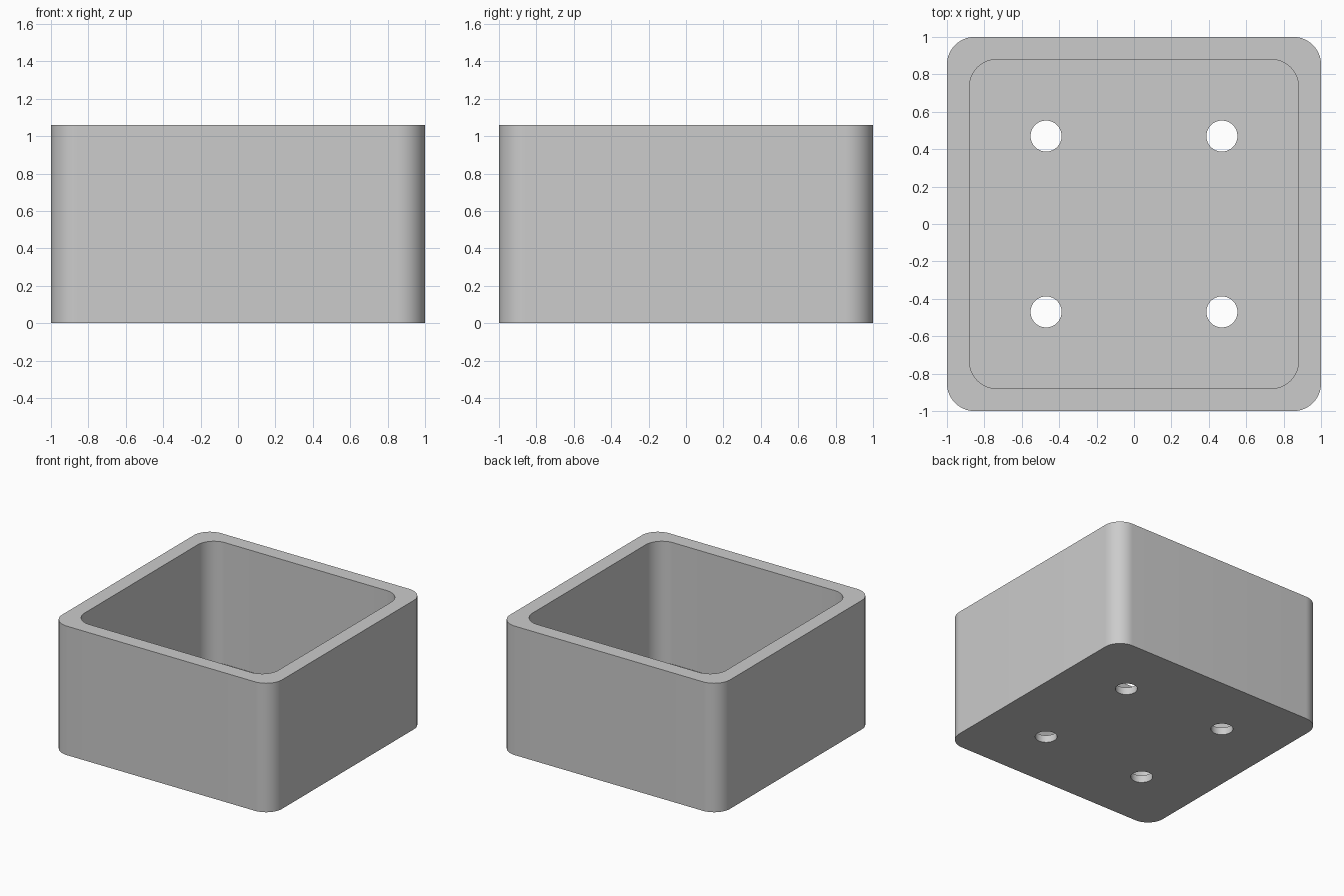
import bpy
import bmesh
import math
from mathutils import Matrix

HEIGHT, FLOOR = 1.06, 0.06
HALF, INNER_HALF, CORNER = 1.0, 0.88, 0.147
HOLE_OFFSET, HOLE_RADIUS = 0.47, 0.083

default = bpy.data.objects.get("Cube")
if default:
    bpy.data.objects.remove(default, do_unlink=True)

grey = bpy.data.materials.new("light grey")
grey.use_nodes = True
colour = (0.6, 0.6, 0.6, 1)
grey.diffuse_color = colour
grey.node_tree.nodes["Principled BSDF"].inputs["Base Color"].default_value = colour


def make_object(name, bm):
    mesh = bpy.data.meshes.new(name)
    bm.to_mesh(mesh)
    bm.free()
    mesh.materials.append(grey)
    obj = bpy.data.objects.new(name, mesh)
    bpy.context.collection.objects.link(obj)
    return obj


def rounded_block(name, half, bottom, top):
    """Square block with its four upright edges rounded."""
    bm = bmesh.new()
    place = Matrix.Translation((0, 0, (bottom + top) / 2))
    size = Matrix.Diagonal((2 * half, 2 * half, top - bottom, 1))
    bmesh.ops.create_cube(bm, size=1, matrix=place @ size)
    upright = [e for e in bm.edges
               if abs(e.verts[0].co.z - e.verts[1].co.z) > 0.1]
    bmesh.ops.bevel(bm, geom=upright, offset=CORNER, segments=16,
                    profile=0.5, affect='EDGES')
    return make_object(name, bm)


def hole_cutter(name, x, y):
    bm = bmesh.new()
    bmesh.ops.create_cone(bm, cap_ends=True, segments=48, radius1=HOLE_RADIUS,
                          radius2=HOLE_RADIUS, depth=0.5,
                          matrix=Matrix.Translation((x, y, 0)))
    return make_object(name, bm)


def cut(target, cutter):
    mod = target.modifiers.new("cut", 'BOOLEAN')
    mod.operation = 'DIFFERENCE'
    mod.solver = 'EXACT'
    mod.object = cutter
    bpy.ops.object.select_all(action='DESELECT')
    bpy.context.view_layer.objects.active = target
    target.select_set(True)
    bpy.ops.object.modifier_apply(modifier=mod.name)
    bpy.data.objects.remove(cutter, do_unlink=True)


# Open box: solid block, hollowed from above
box = rounded_block("open_box", HALF, 0, HEIGHT)
cut(box, rounded_block("cavity_cutter", INNER_HALF, FLOOR, HEIGHT + 0.3))

# Four round holes through the floor
for sx in (-1, 1):
    for sy in (-1, 1):
        cut(box, hole_cutter("hole_cutter", sx * HOLE_OFFSET, sy * HOLE_OFFSET))

# Smooth round corners, crisp rims
bpy.ops.object.shade_smooth_by_angle(angle=math.radians(30))
